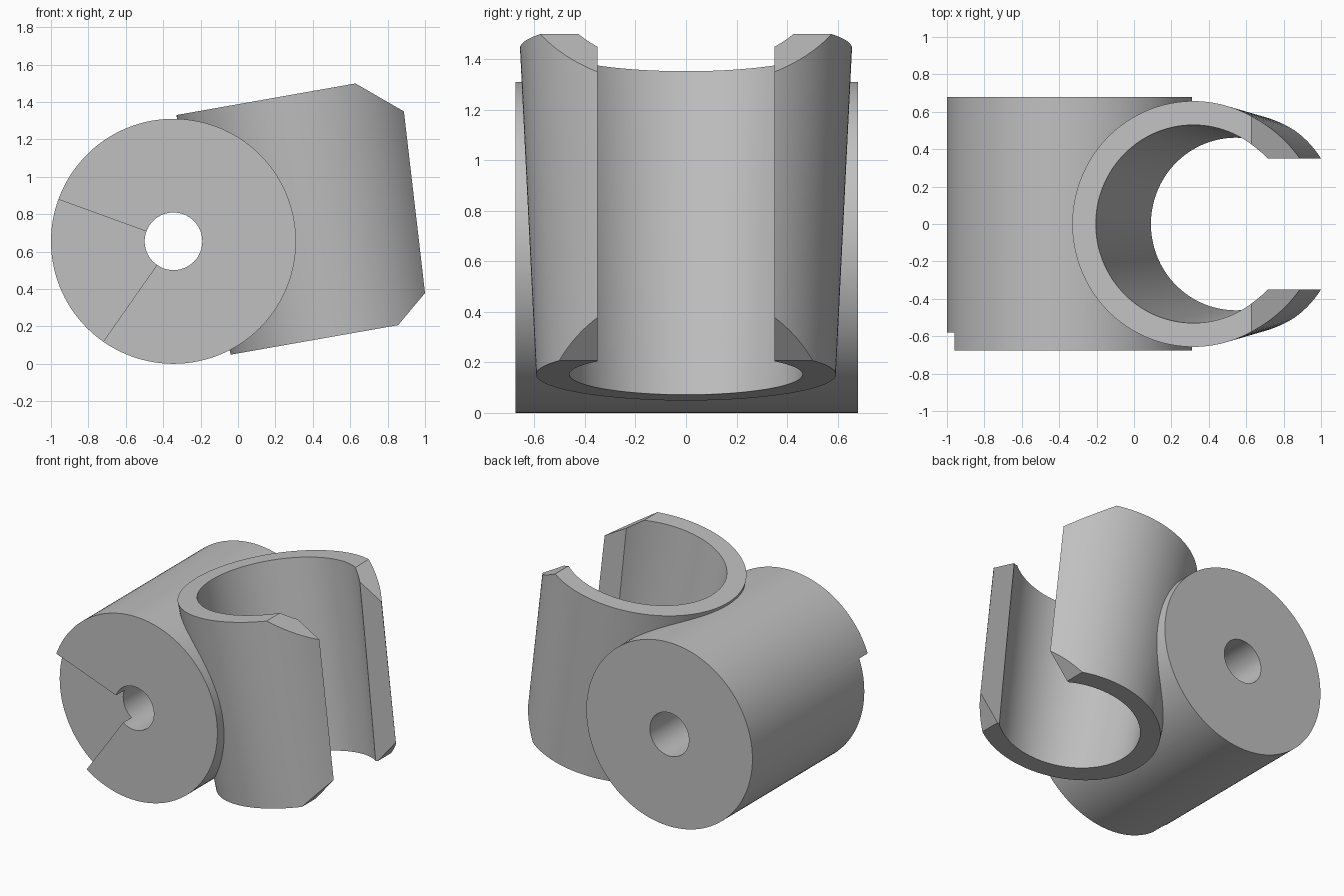
import bpy
import bmesh
from math import radians, cos, sin
from mathutils import Matrix

cube = bpy.data.objects.get("Cube")
if cube:
    bpy.data.objects.remove(cube, do_unlink=True)

SEGMENTS = 144
TILT = Matrix.Rotation(radians(-10), 4, 'Y')      # lean of the clip sleeve
LEVEL = Matrix.Identity(4)

grey = bpy.data.materials.new("plain_grey")
grey.use_nodes = True
colour = (0.53, 0.53, 0.53, 1)
grey.diffuse_color = colour
grey.node_tree.nodes["Principled BSDF"].inputs["Base Color"].default_value = colour


def finish(bm, name, matrix):
    bmesh.ops.recalc_face_normals(bm, faces=bm.faces)
    bm.transform(matrix)
    mesh = bpy.data.meshes.new(name)
    bm.to_mesh(mesh)
    bm.free()
    mesh.materials.append(grey)
    obj = bpy.data.objects.new(name, mesh)
    bpy.context.collection.objects.link(obj)
    return obj


def cone(name, bottom_radius, top_radius, depth, matrix):
    bm = bmesh.new()
    bmesh.ops.create_cone(bm, cap_ends=True, segments=SEGMENTS, radius1=bottom_radius,
                          radius2=top_radius, depth=depth)
    return finish(bm, name, matrix)


def prism(name, profile, y0, y1, matrix=LEVEL):
    """Extrude an x-z outline from y0 to y1."""
    bm = bmesh.new()
    face = bm.faces.new([bm.verts.new((x, y0, z)) for x, z in profile])
    grown = bmesh.ops.extrude_face_region(bm, geom=[face])["geom"]
    bmesh.ops.translate(bm, vec=(0, y1 - y0, 0),
                        verts=[g for g in grown if isinstance(g, bmesh.types.BMVert)])
    return finish(bm, name, matrix)


def combine(target, tool, operation):
    mod = target.modifiers.new(tool.name, 'BOOLEAN')
    mod.operation, mod.object, mod.solver = operation, tool, 'EXACT'
    bpy.context.view_layer.objects.active = target
    bpy.ops.object.modifier_apply(modifier=mod.name)
    bpy.data.objects.remove(tool, do_unlink=True)


# Barrel lying along y
RADIUS, HUB_X, HUB_Z = 0.655, -0.345, 0.655
barrel_place = Matrix.Translation((HUB_X, 0.0025, HUB_Z)) @ Matrix.Rotation(radians(90), 4, 'X')
body = cone("barrel_and_clip", RADIUS, RADIUS, 1.355, barrel_place)

# Tapered clip sleeve, in its own leaning frame
AXIS, LOW, HIGH = 0.563, 0.055, 1.367
length, middle = HIGH - LOW, (LOW + HIGH) / 2
sleeve_place = TILT @ Matrix.Translation((AXIS, 0, middle))
combine(body, cone("sleeve", 0.593, 0.657, length, sleeve_place), 'UNION')

# Tapered bore, run past both ends of the sleeve
combine(body, cone("bore", 0.458, 0.533, length * 1.1, sleeve_place), 'DIFFERENCE')

# Open slot down the side of the sleeve
slot = [(AXIS, -1), (2, -1), (2, 3), (AXIS, 3)]
combine(body, prism("slot", slot, -0.35, 0.35, TILT), 'DIFFERENCE')

# Sloped corners at both ends of the slot lips
for name, end, way in (("top_chamfer", HIGH, -1), ("bottom_chamfer", LOW, 1)):
    dx, dz = cos(radians(40)), way * sin(radians(40))
    start = 0.879
    corner = [(start - dx, end - dz), (start + dx, end + dz), (start + dx, end - dz)]
    combine(body, prism(name, corner, -1, 1, TILT), 'DIFFERENCE')

# Axle hole through the barrel
combine(body, cone("axle_hole", 0.154, 0.154, 2, barrel_place), 'DIFFERENCE')

# Shallow wedge recess in the front face
wedge = [(HUB_X, HUB_Z)] + [(HUB_X + 1.5 * cos(radians(a)), HUB_Z + 1.5 * sin(radians(a)))
                            for a in (160, 235)]
combine(body, prism("wedge_recess", wedge, -1, -0.58), 'DIFFERENCE')

# Smooth curved walls, crisp rims
bpy.ops.object.select_all(action='DESELECT')
body.select_set(True)
bpy.context.view_layer.objects.active = body
bpy.ops.object.shade_smooth_by_angle(angle=radians(25))
